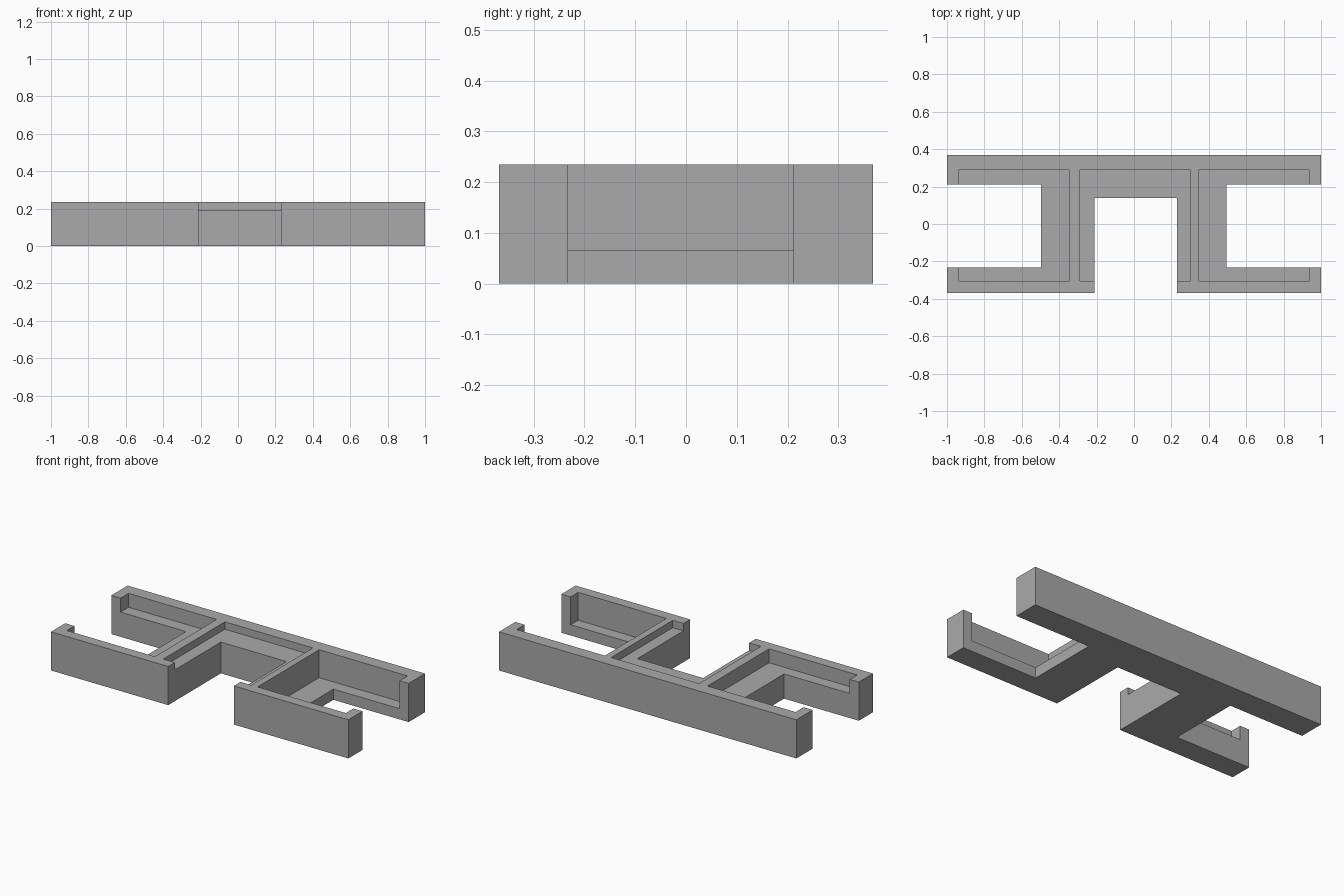
import bpy
import bmesh
from mathutils import Matrix, Vector

cube = bpy.data.objects.get("Cube")
if cube:
    bpy.data.objects.remove(cube, do_unlink=True)

HEIGHT = 0.235
OVER = 0.3  # how far cutters reach past the body

grey = bpy.data.materials.new("plain grey")
grey.use_nodes = True
grey.diffuse_color = (0.4, 0.4, 0.4, 1)
grey.node_tree.nodes["Principled BSDF"].inputs["Base Color"].default_value = grey.diffuse_color


def box(name, x0, x1, y0, y1, z0, z1):
    """Axis-aligned box between two corners."""
    lo, hi = Vector((x0, y0, z0)), Vector((x1, y1, z1))
    bm = bmesh.new()
    bmesh.ops.create_cube(bm, size=1, matrix=Matrix.Translation((lo + hi) / 2)
                          @ Matrix.Diagonal((hi - lo).to_4d()))
    mesh = bpy.data.meshes.new(name)
    bm.to_mesh(mesh)
    bm.free()
    mesh.materials.append(grey)
    obj = bpy.data.objects.new(name, mesh)
    bpy.context.collection.objects.link(obj)
    return obj


def cut(body, name, *bounds):
    """Subtract a box from the body."""
    cutter = box(name, *bounds)
    cutter.hide_render = True
    mod = body.modifiers.new(name, "BOOLEAN")
    mod.operation = "DIFFERENCE"
    mod.solver = "EXACT"
    mod.object = cutter
    bpy.context.view_layer.objects.active = body
    bpy.ops.object.modifier_apply(modifier=mod.name)
    bpy.data.objects.remove(cutter, do_unlink=True)


body = box("tray_body", -1, 1, -0.368, 0.368, 0, HEIGHT)

# Through openings: one in each end and one in the front
for name, x0, x1, y0, y1 in (
    ("right_opening", -1 - OVER, -0.497, -0.232, 0.211),
    ("left_opening", 0.494, 1 + OVER, -0.232, 0.211),
    ("front_opening", -0.212, 0.23, -0.368 - OVER, 0.138),
):
    cut(body, name, x0, x1, y0, y1, -OVER, HEIGHT + OVER)

# Three recesses of differing depth, leaving a thin rim and dividers
for name, x0, x1, floor in (
    ("right_recess", -0.938, -0.346, 0.15),
    ("middle_recess", -0.29, 0.302, 0.19),
    ("left_recess", 0.344, 0.938, 0.065),
):
    cut(body, name, x0, x1, -0.304, 0.288, floor, HEIGHT + OVER)
